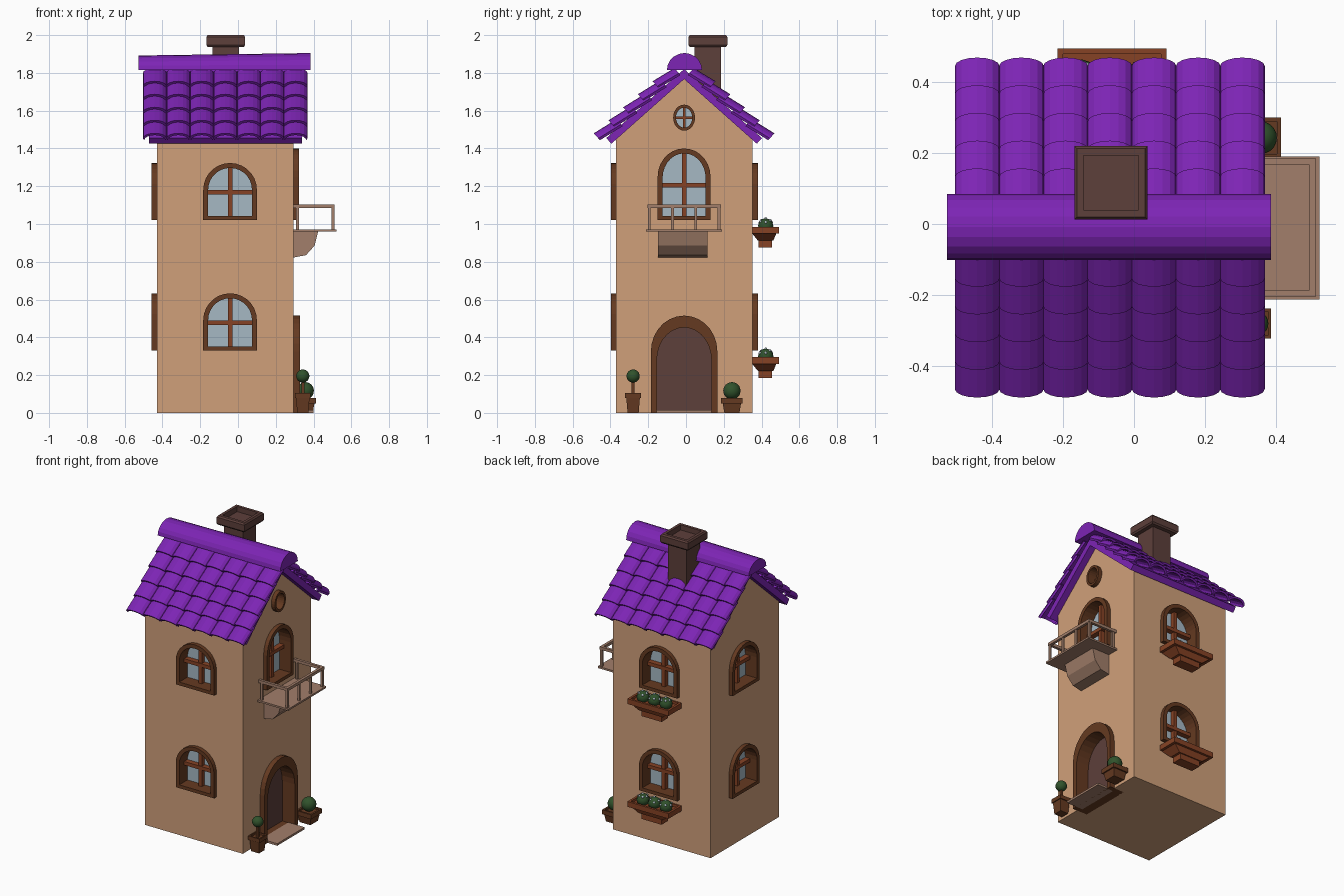
import bpy, bmesh, math, random
from mathutils import Vector, Matrix

if "Cube" in bpy.data.objects:
    bpy.data.objects.remove(bpy.data.objects["Cube"])

random.seed(4)


def mat(name, r, g, b):
    m = bpy.data.materials.new(name)
    m.diffuse_color = (r, g, b, 1)
    m.use_nodes = True
    m.node_tree.nodes["Principled BSDF"].inputs["Base Color"].default_value = m.diffuse_color
    return m


WALL = mat("tan plaster", .63, .35, .195)
ROOF = mat("purple tile", .205, .018, .46)
FRAME = mat("dark brown wood", .13, .042, .015)
BAR = mat("rust brown wood", .24, .055, .018)
GLASS = mat("pale blue glass", .38, .48, .55)
DARK = mat("dark umber", .11, .050, .043)
STONE = mat("beige stone", .36, .21, .145)
GREEN = mat("leaf green", .03, .085, .025)
PALE = mat("pale petals", .42, .50, .56)


def loft(bm, loops, cyclic=False):
    """Bridge loops of points; cap the ends, or join last to first."""
    rows = [[bm.verts.new(p) for p in lp] for lp in loops]
    pairs = list(zip(rows, rows[1:])) + ([(rows[-1], rows[0])] if cyclic else [])
    for a, b in pairs:
        for i in range(len(a)):
            j = (i + 1) % len(a)
            bm.faces.new((a[i], a[j], b[j], b[i]))
    if not cyclic:
        bm.faces.new(rows[0][::-1])
        bm.faces.new(rows[-1])


def finish(name, bm, m, M=None, smooth=False):
    bmesh.ops.recalc_face_normals(bm, faces=bm.faces[:])
    if M:
        bmesh.ops.transform(bm, matrix=M, verts=bm.verts[:])
    me = bpy.data.meshes.new(name)
    bm.to_mesh(me)
    bm.free()
    me.materials.append(m)
    ob = bpy.data.objects.new(name, me)
    bpy.context.collection.objects.link(ob)
    if smooth:
        for p in me.polygons:
            p.use_smooth = True
    return ob


def rect(x0, x1, y0, y1, z):
    return [(x0, y0, z), (x1, y0, z), (x1, y1, z), (x0, y1, z)]


def square(cx, cy, h, z):
    return rect(cx - h, cx + h, cy - h, cy + h, z)


def box(bm, x0, x1, y0, y1, z0, z1):
    loft(bm, [rect(x0, x1, y0, y1, z0), rect(x0, x1, y0, y1, z1)])


def ball(bm, c, r, sub=2):
    bmesh.ops.create_icosphere(bm, subdivisions=sub, radius=r, matrix=Matrix.Translation(c))


def arch(w, z0, z1, rise, n=14):
    arc = [(w * math.cos(math.pi * i / n), z1 - rise + rise * math.sin(math.pi * i / n)) for i in range(n + 1)]
    return [(-w, z0), (w, z0)] + arc


def oval(rx, rz, zc, n=24):
    return [(rx * math.cos(2 * math.pi * i / n), zc + rz * math.sin(2 * math.pi * i / n)) for i in range(n)]


def at(outline, d):
    """Wall-local outline pushed outwards by d (outwards is -y)."""
    return [(u, -d, v) for u, v in outline]


cutters = bmesh.new()


def opening(name, M, outer, inner, out=.027, deep=.075, pane=GLASS, cross=None):
    bm = bmesh.new()
    loft(bm, [at(outer, -deep), at(outer, out), at(inner, out), at(inner, -deep)], True)
    finish(name + "_frame", bm, FRAME, M)
    bm = bmesh.new()
    loft(bm, [at(inner, -deep), at(inner, -deep + .015)])
    finish(name + "_pane", bm, pane, M)
    if cross:
        zs, us = [p[1] for p in inner], max(p[0] for p in inner)
        t = cross[1]
        bm = bmesh.new()
        box(bm, -t, t, .03, .065, min(zs), max(zs))
        box(bm, -us, us, .025, .065, cross[0] - t, cross[0] + t)
        finish(name + "_bars", bm, BAR, M)
    # recess in the wall, ending within the frame thickness
    mid = [((a + c) / 2, (b + d) / 2) for (a, b), (c, d) in zip(outer, inner)]
    bm = bmesh.new()
    loft(bm, [at(mid, -deep + .005), at(mid, .1)])
    bmesh.ops.recalc_face_normals(bm, faces=bm.faces[:])
    bm.transform(M)
    me = bpy.data.meshes.new("tmp")
    bm.to_mesh(me)
    bm.free()
    cutters.from_mesh(me)
    bpy.data.meshes.remove(me)


def place(x, y, deg):
    return Matrix.Translation((x, y, 0)) @ Matrix.Rotation(math.radians(deg), 4, 'Z')


# Windows on the front, back and left walls, two storeys each
for side, M in (("front", place(-.042, -.37, 0)), ("back", place(-.058, .353, 180)), ("left", place(-.43, .015, -90))):
    for floor, z in (("lower", .33), ("upper", 1.02)):
        opening(f"{side}_{floor}_window", M, arch(.142, z, z + .303, .142),
                arch(.116, z + .022, z + .277, .116), cross=(z + .147, .012))

# Openings on the door side: door, balcony window, round gable window
R = place(.295, -.01, 90)
opening("balcony_window", R, arch(.14, 1.02, 1.40, .15), arch(.114, 1.042, 1.374, .13), cross=(1.205, .012))
opening("round_window", R, oval(.058, .069, 1.563), oval(.043, .053, 1.563), cross=(1.563, .007))
opening("door", R, arch(.176, 0, .515, .19), arch(.144, .012, .452, .17), out=.033, pane=DARK)

# House walls with gables
bm = bmesh.new()
prof = [(-.37, 0), (.353, 0), (.353, 1.455), (-.01, 1.775), (-.37, 1.455)]
loft(bm, [[(x, y, z) for y, z in prof] for x in (-.43, .295)])
walls = finish("walls", bm, WALL)
cut = finish("wall_cutter", cutters, WALL)
cut.hide_render = True
mod = walls.modifiers.new("recesses", 'BOOLEAN')
mod.operation, mod.solver, mod.object = 'DIFFERENCE', 'EXACT', cut
bpy.context.view_layer.objects.active = walls
bpy.ops.object.modifier_apply(modifier=mod.name)
bpy.data.objects.remove(cut)

# Roof boards
bm = bmesh.new()
prof = [(-.395, 1.425), (-.01, 1.767), (.375, 1.425), (.402, 1.455), (-.01, 1.82), (-.422, 1.455)]
loft(bm, [[(x, y, z) for y, z in prof] for x in (-.472, .34)])
finish("roof_boards", bm, ROOF)

# Rows of barrel tiles on both slopes
ang = math.radians(41.5)
for side, sg in (("front", -1), ("back", 1)):
    down = Vector((0, sg * math.cos(ang), -math.sin(ang)))
    up = Vector((0, sg * math.sin(ang), math.cos(ang)))
    apex = Vector((0, -.01, 1.767))
    bm = bmesh.new()
    n = 8
    for row in range(5):
        s1 = .548 - .104 * row
        for col in range(7):
            cx = -.503 + .1243 * (col + .5)
            loops = []
            for s, h in ((max(s1 - .14, 0), .042), (s1, .066)):
                ts = [math.pi * i / n for i in range(n + 1)]
                sec = [(-.063 * math.cos(t), .036 * math.sin(t)) for t in ts]
                sec += [(.056 * math.cos(t), .036 * math.sin(t) - .013) for t in ts]
                loops.append([apex + down * s + up * (h + b) + Vector((cx + a, 0, 0)) for a, b in sec])
            loft(bm, loops)
    finish(side + "_roof_tiles", bm, ROOF)

# Ridge cap, rising slightly to the right
bm = bmesh.new()
arc = [math.pi * i / 10 for i in range(11)]
loft(bm, [[(x, -.008 + .093 * math.cos(t), 1.815 + h * math.sin(t)) for t in arc]
          for x, h in ((-.526, .077), (.385, .09))])
finish("ridge_cap", bm, ROOF)

# Chimney with bevelled, hollow top
bm = bmesh.new()
loft(bm, [square(-.065, .116, h, z) for h, z in (
    (.07, 1.65), (.07, 1.938), (.096, 1.938), (.103, 1.948), (.103, 1.99), (.096, 2), (.077, 2), (.077, 1.965))])
finish("chimney", bm, DARK)

# Balcony: corbel, floor with lip, railing
bm = bmesh.new()
prof = [(.28, .962), (.425, .962), (.405, .885), (.36, .835), (.28, .82)]
loft(bm, [[(x, y, z) for x, z in prof] for y in (-.148, .115)])
finish("balcony_corbel", bm, STONE)
bm = bmesh.new()
box(bm, .285, .522, -.213, .19, .96, .972)
finish("balcony_floor", bm, STONE)
bm = bmesh.new()
for y in (-.195, .175):
    box(bm, .29, .512, y - .009, y + .009, 1.085, 1.104)
    box(bm, .308, .322, y - .007, y + .007, .97, 1.09)
box(bm, .494, .512, -.204, .184, 1.085, 1.104)
for i in range(4):
    y = -.195 + .37 * i / 3
    box(bm, .496, .51, y - .007, y + .007, .97, 1.09)
finish("balcony_railing", bm, STONE)

# Door step
bm = bmesh.new()
box(bm, .28, .40, -.155, .135, 0, .014)
finish("door_step", bm, STONE)

# Flower boxes under the back windows
cx = -.062
for floor, z in (("lower", .26), ("upper", .95)):
    bm = bmesh.new()
    loft(bm, [rect(cx - w, cx + w, y0, y1, z + dz) for w, y0, y1, dz in (
        (.075, .385, .455, -.075), (.075, .385, .455, -.037), (.09, .38, .463, -.037), (.135, .35, .478, 0),
        (.153, .35, .493, 0), (.153, .35, .493, .035), (.138, .362, .478, .035), (.138, .362, .478, .018))])
    finish(floor + "_flower_box", bm, BAR)
    bush, petals = bmesh.new(), bmesh.new()
    for i in (-1, 0, 1):
        c = Vector((cx + i * .085, .422, z + .04))
        ball(bush, c, .041)
        for k in range(7):
            a, e = 2 * math.pi * k / 6, random.uniform(.35, .9)
            if k == 6:
                e = 1.5
            ball(petals, c + .038 * Vector((math.cos(a) * math.cos(e), math.sin(a) * math.cos(e), math.sin(e))), .009, 1)
    finish(floor + "_box_bushes", bush, GREEN, smooth=True)
    finish(floor + "_box_flowers", petals, PALE, smooth=True)

# Potted plants beside the door
for name, px, py, rim, zt, zr, bz, br in (("tall", .343, -.28, .042, .104, .078, .195, .035),
                                          ("round", .356, .243, .057, .08, .05, .117, .046)):
    bm = bmesh.new()
    loft(bm, [square(px, py, h, z) for h, z in (
        (rim * .7, 0), (rim * .85, zr), (rim, zr), (rim, zt), (rim * .8, zt), (rim * .8, zt - .012))])
    finish(name + "_plant_pot", bm, FRAME)
    bm = bmesh.new()
    box(bm, px - .008, px + .008, py - .008, py + .008, zt - .02, bz)
    finish(name + "_plant_trunk", bm, FRAME)
    bm = bmesh.new()
    ball(bm, (px, py, bz), br, 3)
    finish(name + "_plant_leaves", bm, GREEN, smooth=True)
